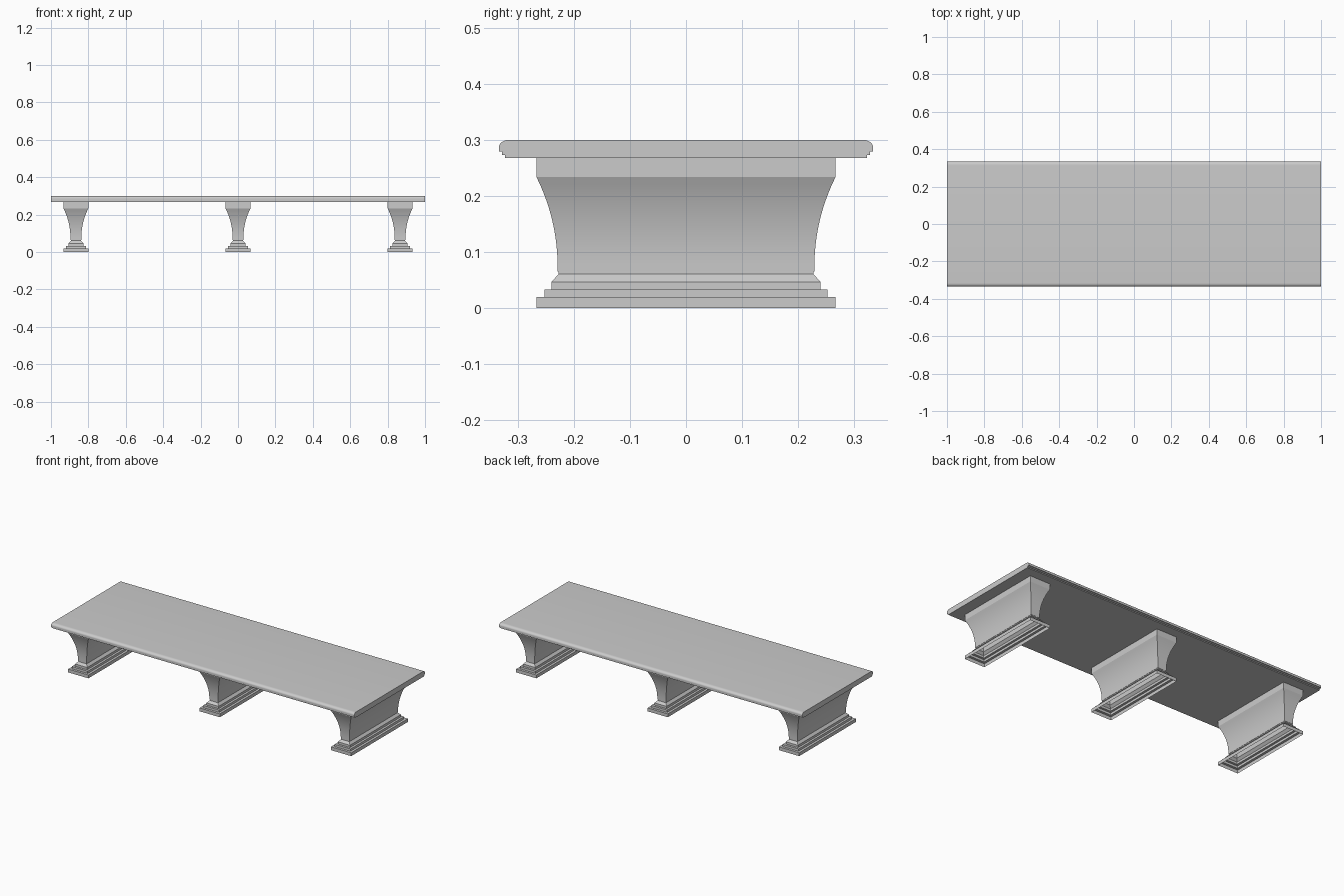
import bpy, bmesh, math

if "Cube" in bpy.data.objects:
    bpy.data.objects.remove(bpy.data.objects["Cube"])


def finish(bm, name, angle):
    bmesh.ops.recalc_face_normals(bm, faces=bm.faces)
    mesh = bpy.data.meshes.new(name)
    bm.to_mesh(mesh)
    bm.free()
    obj = bpy.data.objects.new(name, mesh)
    bpy.context.collection.objects.link(obj)
    bpy.ops.object.select_all(action='DESELECT')
    obj.select_set(True)
    bpy.context.view_layer.objects.active = obj
    bpy.ops.object.shade_smooth_by_angle(angle=math.radians(angle))
    return obj


# Table top: moulded edge profile (y, z) mirrored and extruded along x
def table_top():
    half = [(0.323, 0.268), (0.323, 0.273), (0.328, 0.273), (0.328, 0.279), (0.3335, 0.279)]
    for i in range(9):
        a = math.pi / 2 * i / 8
        half.append((0.315 + 0.0185 * math.cos(a), 0.287 + 0.013 * math.sin(a)))
    profile = half + [(-y, z) for y, z in reversed(half)]
    bm = bmesh.new()
    face = bm.faces.new([bm.verts.new((-1, y, z)) for y, z in profile])
    ext = bmesh.ops.extrude_face_region(bm, geom=[face], use_keep_orig=True)
    verts = [e for e in ext['geom'] if isinstance(e, bmesh.types.BMVert)]
    bmesh.ops.translate(bm, verts=verts, vec=(2, 0, 0))
    finish(bm, "table_top", 30)


# Pedestal: rectangular rings lofted through (inset, z); hollow, open at top and bottom
def pedestal(name, x):
    profile = [(0, 0), (0, 0.02), (0.014, 0.02), (0.014, 0.0335), (0.027, 0.0335),
               (0.027, 0.047), (0.0395, 0.0605), (0.0395, 0.065)]
    for i in range(13):
        t = i / 12
        profile.append((0.038 * (1 - t ** 2.2), 0.065 + 0.169 * t))
    profile.append((0, 0.268))
    bm = bmesh.new()
    rings = []
    for inset, z in profile:
        hx, hy = 0.0667 - inset, 0.2667 - inset
        rings.append([bm.verts.new((sx * hx, sy * hy, z))
                      for sx, sy in ((-1, -1), (1, -1), (1, 1), (-1, 1))])
    for low, high in zip(rings, rings[1:]):
        for k in range(4):
            n = (k + 1) % 4
            bm.faces.new((low[k], low[n], high[n], high[k]))
    obj = finish(bm, name, 18)
    obj.location.x = x


table_top()
for side, x in (("left", -0.8667), ("middle", 0), ("right", 0.8667)):
    pedestal(side + "_pedestal", x)
